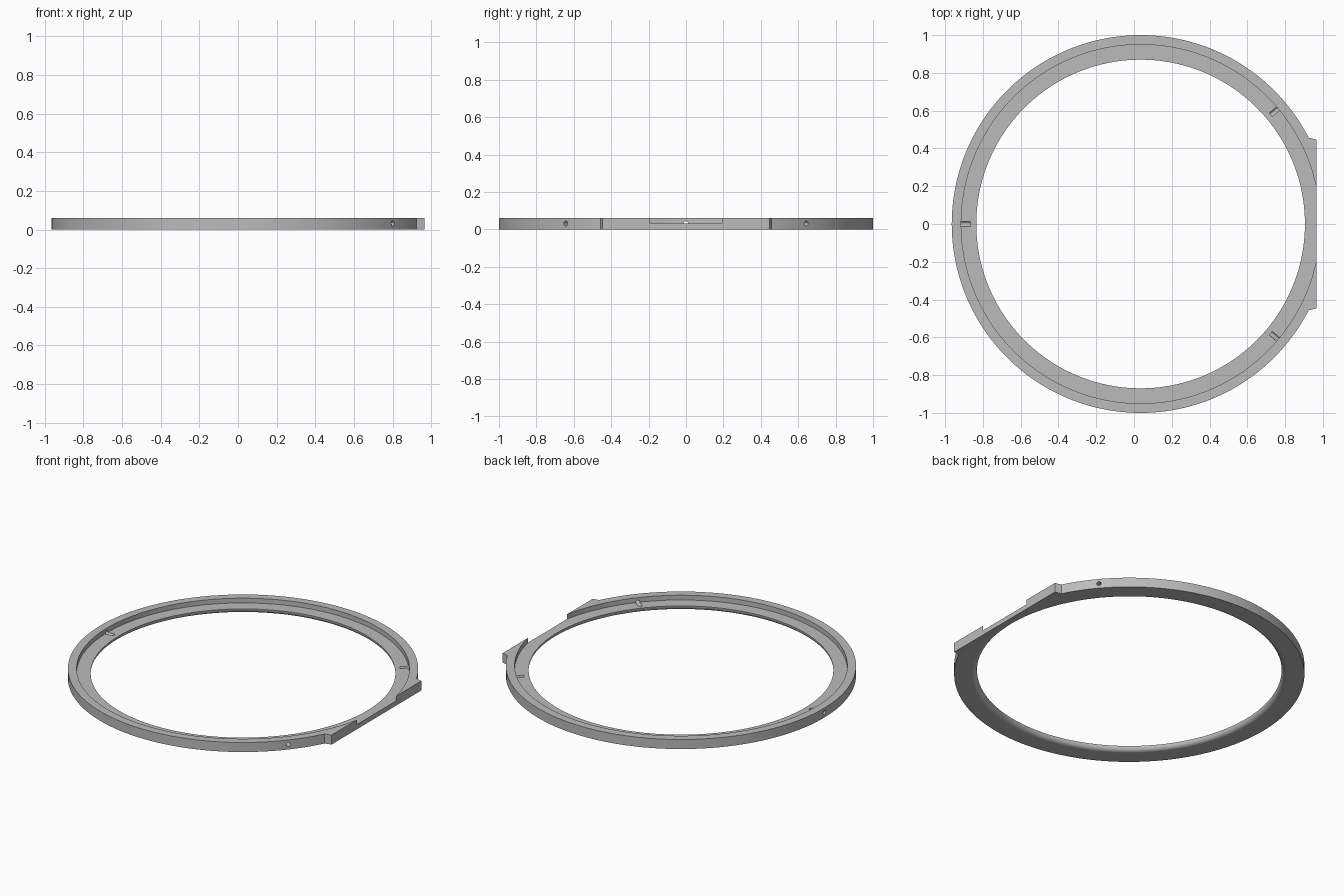
import bpy
import bmesh
from math import sin, cos, pi, radians, asin
from mathutils import Matrix, Vector

if "Cube" in bpy.data.objects:
    bpy.data.objects.remove(bpy.data.objects["Cube"], do_unlink=True)

CENTRE = Vector((0.035, 0, 0))
HEIGHT, LEDGE = 0.06, 0.03
BORE, RECESS = 0.87, 0.95
FILLET = 0.029
SEGMENTS = 160

grey = bpy.data.materials.new("plain grey")
grey.use_nodes = True
colour = (0.5, 0.5, 0.5, 1)
grey.diffuse_color = colour
grey.node_tree.nodes["Principled BSDF"].inputs["Base Color"].default_value = colour


def make_object(name, bm):
    bmesh.ops.recalc_face_normals(bm, faces=bm.faces[:])
    mesh = bpy.data.meshes.new(name)
    bm.to_mesh(mesh)
    bm.free()
    mesh.materials.append(grey)
    obj = bpy.data.objects.new(name, mesh)
    bpy.context.collection.objects.link(obj)
    return obj


def cut(target, cutter):
    bpy.context.view_layer.objects.active = target
    mod = target.modifiers.new("cut", "BOOLEAN")
    mod.operation = "DIFFERENCE"
    mod.solver = "EXACT"
    mod.object = cutter
    bpy.ops.object.modifier_apply(modifier=mod.name)
    bpy.data.objects.remove(cutter, do_unlink=True)


# Disc outline: a circle closed by a flat tab on the +x side
tab_y = 0.457
start = asin(tab_y)
sweep = 2 * (pi - start)
outline = [(cos(start + sweep * i / SEGMENTS), sin(start + sweep * i / SEGMENTS))
           for i in range(SEGMENTS + 1)]
outline += [(0.93, -0.447), (0.93, 0.447)]
bm = bmesh.new()
base = bm.faces.new([bm.verts.new(Vector((x, y, 0)) + CENTRE) for x, y in outline])
top = bmesh.ops.extrude_face_region(bm, geom=[base])
bmesh.ops.translate(bm, vec=(0, 0, HEIGHT),
                    verts=[v for v in top["geom"] if isinstance(v, bmesh.types.BMVert)])
ring = make_object("ring_body", bm)

# Turned cutter: rounded lower lip, bore, then the wider ledge recess
profile = [(0, -0.05), (BORE + FILLET, -0.05)]
for i in range(9):
    a = pi / 2 * (1 - i / 8)
    profile.append((BORE + FILLET * (1 - cos(a)), FILLET * (1 - sin(a))))
profile += [(BORE, LEDGE), (RECESS, LEDGE), (RECESS, 0.1), (0, 0.1)]
bm = bmesh.new()
verts = [bm.verts.new(Vector((r, 0, z)) + CENTRE) for r, z in profile]
edges = [bm.edges.new(pair) for pair in zip(verts, verts[1:])]
bmesh.ops.spin(bm, geom=verts + edges, cent=CENTRE, axis=(0, 0, 1),
               angle=2 * pi, steps=SEGMENTS, use_merge=True)
bmesh.ops.remove_doubles(bm, verts=bm.verts[:], dist=1e-5)
cut(ring, make_object("bore_cutter", bm))

# Three radial pin holes that leave half-round slots in the ledge
for degrees in (40, 180, -40):
    bm = bmesh.new()
    place = (Matrix.Translation(CENTRE + Vector((0, 0, LEDGE + 0.001)))
             @ Matrix.Rotation(radians(degrees), 4, "Z")
             @ Matrix.Translation((0.975, 0, 0))
             @ Matrix.Rotation(pi / 2, 4, "Y"))
    bmesh.ops.create_cone(bm, cap_ends=True, segments=24, radius1=0.0128,
                          radius2=0.0128, depth=0.15, matrix=place)
    cut(ring, make_object("pin_hole_cutter", bm))

# Smooth curved walls, crisp edges
bpy.ops.object.select_all(action="DESELECT")
ring.select_set(True)
bpy.context.view_layer.objects.active = ring
bpy.ops.object.shade_smooth_by_angle(angle=radians(30))
